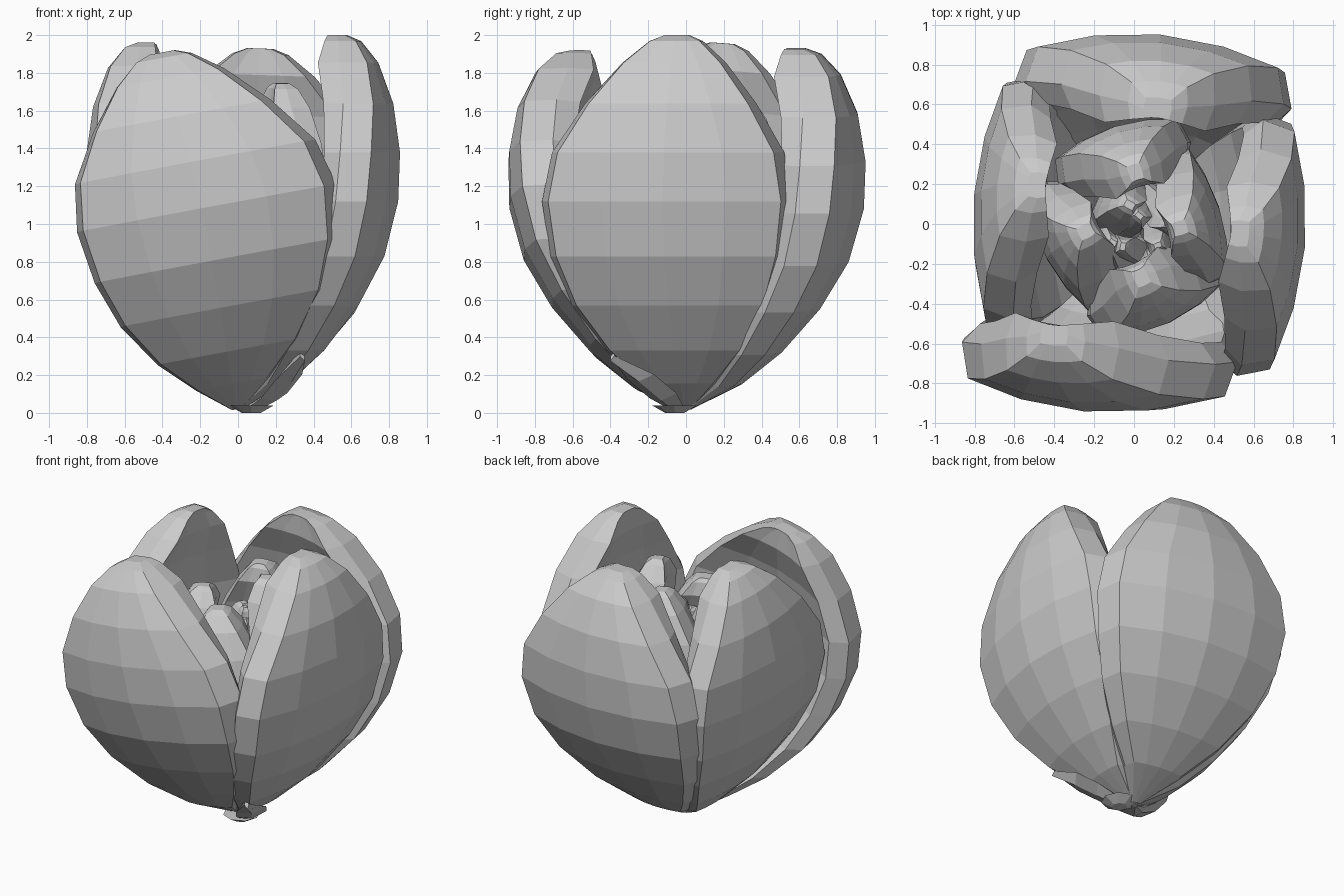
import bpy, bmesh, math
from mathutils import Vector

if "Cube" in bpy.data.objects:
    bpy.data.objects.remove(bpy.data.objects["Cube"])

mat = bpy.data.materials.new("petal grey")
mat.diffuse_color = (0.6, 0.6, 0.6, 1)
mat.use_nodes = True
mat.node_tree.nodes["Principled BSDF"].inputs["Base Color"].default_value = mat.diffuse_color

# Petal rows: height, outer radius, half width, thickness
ROWS = [(0.02, 0.03, 0.03, 0.03), (0.15, 0.29, 0.20, 0.13), (0.32, 0.50, 0.39, 0.19),
        (0.55, 0.70, 0.56, 0.22), (0.80, 0.85, 0.66, 0.24), (1.08, 0.93, 0.70, 0.25),
        (1.33, 0.94, 0.65, 0.26), (1.58, 0.90, 0.48, 0.28), (1.79, 0.81, 0.29, 0.28),
        (1.90, 0.71, 0.15, 0.18), (1.93, 0.63, 0.07, 0.10)]


def make_object(name, bm):
    bmesh.ops.recalc_face_normals(bm, faces=bm.faces)
    mesh = bpy.data.meshes.new(name)
    bm.to_mesh(mesh)
    bm.free()
    mesh.materials.append(mat)
    obj = bpy.data.objects.new(name, mesh)
    bpy.context.collection.objects.link(obj)
    return obj


def petal(name, angle, radius, width, height, tilt=0, shift=0, thick=1.0, lean=0, base=(0, 0, 0)):
    """Loft closed cross-sections up a cupped, thick petal; tilt leans it sideways, lean inwards."""
    a, t = math.radians(angle), math.radians(tilt)
    out, side = Vector((math.cos(a), math.sin(a), 0)), Vector((-math.sin(a), math.cos(a), 0))
    bm = bmesh.new()
    rings = []
    for z, r, w, th in ROWS:
        curve = (w / 0.69) ** 1.3
        r -= lean * (z / 1.93) ** 4
        th *= thick
        section = [(s, 0.14 * s * s * curve) for s in (-0.93, -0.5, 0, 0.5, 0.93)]
        section += [(1, 0.17 * curve + th * 0.5)]
        section += [(s, th + 0.18 * s * s * curve) for s in (0.87, 0.45, 0, -0.45, -0.87)]
        section += [(-1, 0.17 * curve + th * 0.5)]
        ring = []
        for s, depth in section:
            x = s * w * width + shift * math.sin(math.pi * min(z / 1.95, 1))
            h = z * height
            x, h = x * math.cos(t) - h * math.sin(t), h * math.cos(t) + x * math.sin(t)
            d = max(r - depth, 0) * radius
            ring.append(bm.verts.new(out * d + side * x + Vector((0, 0, max(h, 0.005))) + Vector(base)))
        rings.append(ring)
    for lo, hi in zip(rings, rings[1:]):
        for i in range(12):
            j = (i + 1) % 12
            bm.faces.new((lo[i], lo[j], hi[j], hi[i]))
    bm.faces.new(rings[0])
    bm.faces.new(rings[-1])
    return make_object(name, bm)


# Outer whorl, arranged as a pinwheel
petal("outer_petal_front", -95, 1.02, 1.0, 1.005, 10.5, 0.09)
petal("outer_petal_right", -5, 0.92, 0.95, 1.036, 0, -0.05)
petal("outer_petal_back", 85, 1.02, 1.0, 1.0, 2, 0.0)
petal("outer_petal_left", 175, 0.865, 0.93, 1.017, 4.5, 0.04)

# Middle whorl, turned inside the first
for i, (ang, rad, wid, h) in enumerate([(-65, 0.57, 0.52, 0.80), (18, 0.47, 0.52, 0.89),
                                        (108, 0.54, 0.50, 0.86), (208, 0.51, 0.50, 0.80)]):
    petal("middle_petal_%d" % (i + 1), ang, rad, wid, h, 3, 0, 1.5, 0.10, (0, 0, 0.03))

# Inner whorl and heart of the bud
for i in range(4):
    petal("inner_petal_%d" % (i + 1), 60 + 90 * i, 0.30, 0.28, 0.76 - 0.02 * i, 4, 0, 1.7, 0.15, (0.03, -0.05, 0.03))
for i in range(3):
    petal("heart_petal_%d" % (i + 1), 20 + 120 * i, 0.17, 0.19, 0.74, 3, 0, 2.2, 0.12, (0.03, -0.06, 0.03))

# Small sepal pressed against the base, between front and right petals
bm = bmesh.new()
path = [((0.08, -0.05, 0.03), 0.05), ((0.19, -0.12, 0.09), 0.10),
        ((0.27, -0.24, 0.19), 0.10), ((0.34, -0.39, 0.30), 0.015)]
rings = []
for p, w in path:
    p, across = Vector(p), Vector((0.5, 0.5, 0.1)).normalized()
    normal = Vector((0.4, -0.3, -0.7)).normalized()
    rings.append([bm.verts.new(p + across * w), bm.verts.new(p + normal * 0.03),
                  bm.verts.new(p - across * w), bm.verts.new(p - normal * 0.03)])
for lo, hi in zip(rings, rings[1:]):
    for i in range(4):
        bm.faces.new((lo[i], lo[(i + 1) % 4], hi[(i + 1) % 4], hi[i]))
bm.faces.new(rings[0])
bm.faces.new(rings[-1])
make_object("base_sepal", bm)

# Stub where the petals meet
bm = bmesh.new()
bmesh.ops.create_cone(bm, cap_ends=True, segments=8, radius1=0.05, radius2=0.12, depth=0.04)
bmesh.ops.translate(bm, verts=bm.verts, vec=(0.07, -0.06, 0.02))
make_object("stem_stub", bm)
